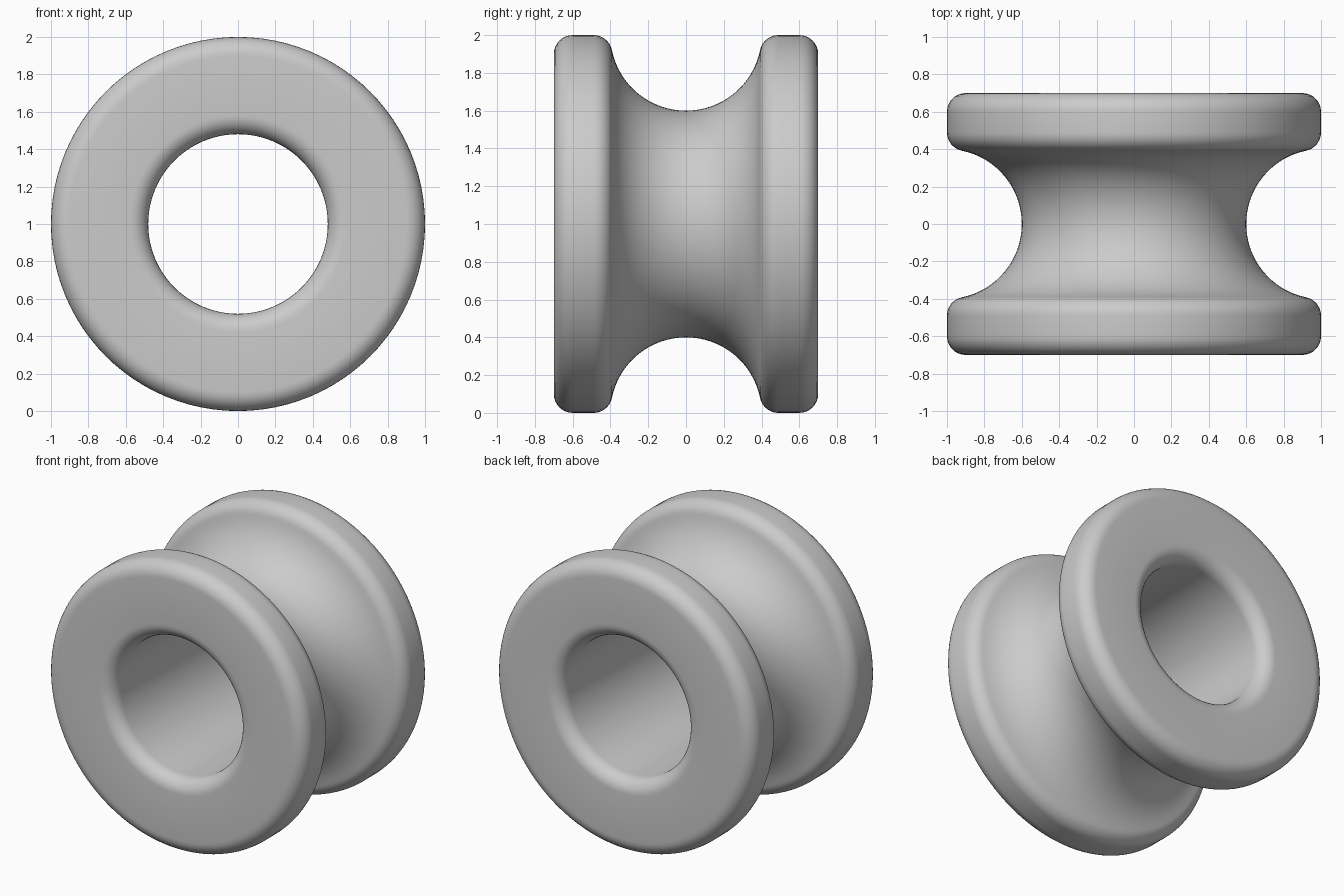
import bpy, bmesh, math
from mathutils import Matrix, Vector

cube = bpy.data.objects.get("Cube")
if cube:
    bpy.data.objects.remove(cube, do_unlink=True)

# Main dimensions
RIM, BORE, HALF, FILLET, GROOVE = 1.0, 0.48, 0.7, 0.1, 0.4
SEGMENTS = 96


def arc(r, y, radius, start, end, steps):
    """Profile points (radius from axle, position along axle)."""
    angles = [math.radians(start + (end - start) * i / steps) for i in range(steps + 1)]
    return [(r + radius * math.cos(a), y + radius * math.sin(a)) for a in angles]


# Half profile: groove, inner rim fillet, outer rim fillet, bore fillet
inner_r = RIM - FILLET
inner_y = math.sqrt((GROOVE + FILLET) ** 2 - FILLET ** 2)
touch = math.degrees(math.atan2(inner_y, inner_r - RIM))
half = arc(RIM, 0, GROOVE, 180, touch, 16)
half += arc(inner_r, inner_y, FILLET, touch - 180, 0, 10)[1:]
half += arc(inner_r, HALF - FILLET, FILLET, 0, 90, 8)
half += arc(BORE + FILLET, HALF - FILLET, FILLET, 90, 180, 8)

# Mirror the half along the axle to close the ring section
profile = half + [(r, -y) for r, y in reversed(half[1:])]

# Spin the section around the axle
bm = bmesh.new()
ring = [bm.verts.new((r, y, 0)) for r, y in profile]
edges = [bm.edges.new((ring[i], ring[(i + 1) % len(ring)])) for i in range(len(ring))]
bmesh.ops.spin(bm, geom=ring + edges, cent=(0, 0, 0), axis=(0, 1, 0),
               angle=math.tau, steps=SEGMENTS, use_merge=True)
bmesh.ops.remove_doubles(bm, verts=bm.verts, dist=0.0001)
bmesh.ops.recalc_face_normals(bm, faces=bm.faces)
bmesh.ops.transform(bm, matrix=Matrix.Translation(Vector((0, 0, RIM))), verts=bm.verts)

mesh = bpy.data.meshes.new("grooved_roller")
bm.to_mesh(mesh)
bm.free()
roller = bpy.data.objects.new("grooved_roller", mesh)
bpy.context.collection.objects.link(roller)

# Plain grey
grey = bpy.data.materials.new("light_grey")
grey.use_nodes = True
colour = (0.6, 0.6, 0.6, 1)
grey.diffuse_color = colour
grey.node_tree.nodes["Principled BSDF"].inputs["Base Color"].default_value = colour
mesh.materials.append(grey)

# Smooth shading
bpy.ops.object.select_all(action="DESELECT")
roller.select_set(True)
bpy.context.view_layer.objects.active = roller
bpy.ops.object.shade_smooth_by_angle(angle=math.radians(40))
